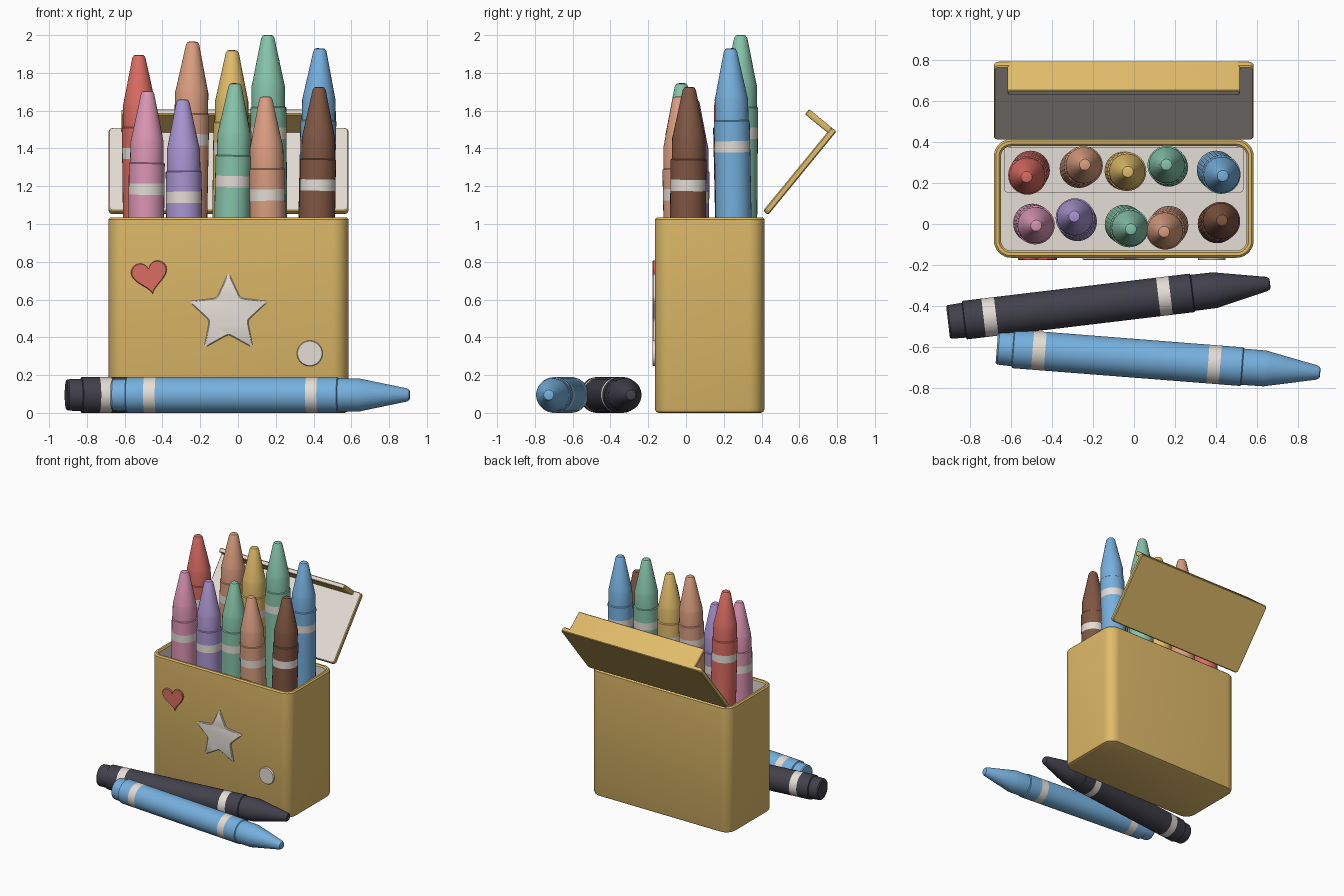
import bpy, bmesh, math
from mathutils import Vector, Matrix

if "Cube" in bpy.data.objects:
    bpy.data.objects.remove(bpy.data.objects["Cube"])


# ---------- materials ----------
def make_mat(name, rgb):
    lin = [((c / 255 + 0.055) / 1.055) ** 2.4 for c in rgb]
    m = bpy.data.materials.new(name)
    m.diffuse_color = (*lin, 1)
    m.use_nodes = True
    m.node_tree.nodes["Principled BSDF"].inputs["Base Color"].default_value = m.diffuse_color
    return m


MAT = {n: make_mat(n, c) for n, c in {
    "yellow": (225, 188, 106), "off_white": (228, 221, 213), "red": (218, 108, 98),
    "tan": (218, 158, 128), "green": (134, 196, 170), "blue": (118, 176, 222),
    "pink": (220, 150, 180), "purple": (168, 148, 208), "brown": (128, 86, 66),
    "charcoal": (66, 65, 76)}.items()}


# ---------- helpers ----------
def loft(name, rings, mats, white=(), cap_white=(False, False), matrix=None):
    """Skin a stack of equal rings; segments listed in `white` use the second material."""
    bm = bmesh.new()
    loops = [[bm.verts.new(p) for p in r] for r in rings]
    n = len(rings[0])
    for s in range(len(loops) - 1):
        a, b = loops[s], loops[s + 1]
        for i in range(n):
            j = (i + 1) % n
            f = bm.faces.new((a[i], a[j], b[j], b[i]))
            f.material_index = 1 if s in white else 0
    for loop, w in zip((loops[0][::-1], loops[-1]), cap_white):
        bm.faces.new(loop).material_index = 1 if w else 0
    bmesh.ops.recalc_face_normals(bm, faces=bm.faces)
    me = bpy.data.meshes.new(name)
    bm.to_mesh(me)
    bm.free()
    for m in mats:
        me.materials.append(MAT[m])
    me.shade_smooth()
    me.set_sharp_from_angle(angle=math.radians(35))
    ob = bpy.data.objects.new(name, me)
    if matrix is not None:
        ob.matrix_world = matrix
    bpy.context.collection.objects.link(ob)
    return ob


def round_rect(cx, cy, hx, hy, r, z, n=8):
    pts = []
    for k, (sx, sy) in enumerate(((1, 1), (-1, 1), (-1, -1), (1, -1))):
        for i in range(n + 1):
            a = math.pi / 2 * (k + i / n)
            pts.append((cx + sx * (hx - r) + r * math.cos(a),
                        cy + sy * (hy - r) + r * math.sin(a), z))
    return pts


def circle(r, z, n=32):
    return [(r * math.cos(2 * math.pi * i / n), r * math.sin(2 * math.pi * i / n), z)
            for i in range(n)]


# ---------- box: outer shell, rim, white lining ----------
CX, CY, HX, HY = -0.05, 0.125, 0.635, 0.29


def box_ring(inset, z):
    return round_rect(CX, CY, HX - inset, HY - inset, 0.085 - inset, z)


loft("box", [box_ring(0.02, 0), box_ring(0.006, 0.006), box_ring(0, 0.02),
             box_ring(0, 1.025), box_ring(0.01, 1.035), box_ring(0.025, 1.035),
             box_ring(0.035, 1.025), box_ring(0.035, 0.05)],
     ["yellow", "off_white"], white=(6,), cap_white=(False, True))

# raised step under the back row
loft("back_step", [round_rect(CX, 0.265, 0.585, 0.112, 0.02, z) for z in (0.045, 0.3)],
     ["off_white"])

# ---------- open lid with front flap ----------
tilt = math.atan2(0.442, 0.362)
lid_mat = Matrix.Translation((CX, 0.435, 1.048)) @ Matrix.Rotation(tilt, 4, 'X')
LEN, T = 0.571, 0.035


def plate_ring(inset, z):
    return round_rect(0, LEN / 2, HX - inset, LEN / 2 - inset, 0.025 - inset, z, 4)


loft("lid", [plate_ring(0.006, 0), plate_ring(0, 0.006), plate_ring(0, T - 0.006),
             plate_ring(0.006, T)],
     ["yellow", "off_white"], cap_white=(False, True), matrix=lid_mat)
loft("lid_flap", [round_rect(0, LEN - T / 2, 0.568 - i, T / 2 - i, 0.009 - i, z, 3)
                  for i, z in ((0, 0.005), (0, 0.182), (0.005, 0.187))],
     ["yellow", "off_white"], cap_white=(False, True), matrix=lid_mat)


# ---------- front decorations ----------
def badge(name, pts, cx, cz, mat):
    rings = [[(cx + x * s, y, cz + z * s) for x, z in pts]
             for s, y in ((1, -0.16), (1, -0.172), (0.95, -0.177))]
    loft(name, rings, [mat])


def fillet(pts, t, n=4):
    """Round each corner with a short quadratic curve."""
    out = []
    for i, p in enumerate(pts):
        p = Vector(p)
        a = p.lerp(Vector(pts[i - 1]), t)
        b = p.lerp(Vector(pts[(i + 1) % len(pts)]), t)
        for k in range(n + 1):
            u = k / n
            out.append(tuple(a * (1 - u) ** 2 + p * 2 * u * (1 - u) + b * u * u))
    return out


star = [(r * math.sin(math.pi * i / 5), r * math.cos(math.pi * i / 5))
        for i in range(10) for r in [0.107 if i % 2 else 0.222]]
badge("star_badge", fillet(star, 0.13), -0.05, 0.522, "off_white")

heart = []
for i in range(40):
    t = 2 * math.pi * (i + 0.5) / 40
    x = 0.006 * 16 * math.sin(t) ** 3
    z = 0.006 * (13 * math.cos(t) - 5 * math.cos(2 * t) - 2 * math.cos(3 * t) - math.cos(4 * t))
    c, s = math.cos(0.17), math.sin(0.17)
    heart.append((x * c - z * s, x * s + z * c))
badge("heart_badge", heart, -0.468, 0.728, "red")

badge("dot_badge", [p[:2] for p in circle(0.068, 0)], 0.38, 0.315, "off_white")

# ---------- crayons: (radius, height) profile, bands at segments 5 and 7 ----------
L = 1.585
PROFILE = [(0.076, 0), (0.083, 0.008), (0.086, 0.078), (0.095, 0.082), (0.095, 0.085),
           (0.095, 0.175), (0.095, 0.237), (0.095, L - 0.55), (0.095, L - 0.49),
           (0.095, L - 0.385), (0.089, L - 0.38), (0.088, L - 0.27), (0.084, L - 0.252),
           (0.035, L - 0.016), (0.027, L - 0.003), (0.018, L)]


def crayon(name, mat, tip, direction):
    d = Vector(direction).normalized()
    rot = Vector((0, 0, 1)).rotation_difference(d).to_matrix().to_4x4()
    loft(name, [circle(r, z) for r, z in PROFILE], [mat, "off_white"],
         white=(5, 7), matrix=Matrix.Translation(Vector(tip) - d * L) @ rot)


# standing: colour, base x/y, tip x/y/z
STANDING = [
    ("red", -0.505, 0.265, -0.525, 0.23, 1.895), ("tan", -0.27, 0.27, -0.24, 0.29, 1.965),
    ("yellow", -0.05, 0.26, -0.03, 0.255, 1.92), ("green", 0.17, 0.277, 0.158, 0.29, 2.0),
    ("blue", 0.40, 0.265, 0.434, 0.235, 1.93), ("pink", -0.497, 0.005, -0.478, -0.008, 1.705),
    ("purple", -0.275, 0.01, -0.292, 0.037, 1.66), ("green", -0.05, 0.0, -0.015, -0.025, 1.745),
    ("tan", 0.172, -0.005, 0.147, -0.038, 1.675), ("brown", 0.405, 0.0, 0.43, 0.018, 1.725)]
for i, (m, bx, by, tx, ty, tz) in enumerate(STANDING):
    row = "back" if i < 5 else "front"
    crayon(f"{row}_crayon_{m}", m, (tx, ty, tz), (tx - bx, ty - by, L))

# lying in front
crayon("lying_crayon_blue", "blue", (0.91, -0.727, 0.095), (1.575, -0.123, 0))
crayon("lying_crayon_charcoal", "charcoal", (0.665, -0.291, 0.095), (1.57, 0.188, 0))
